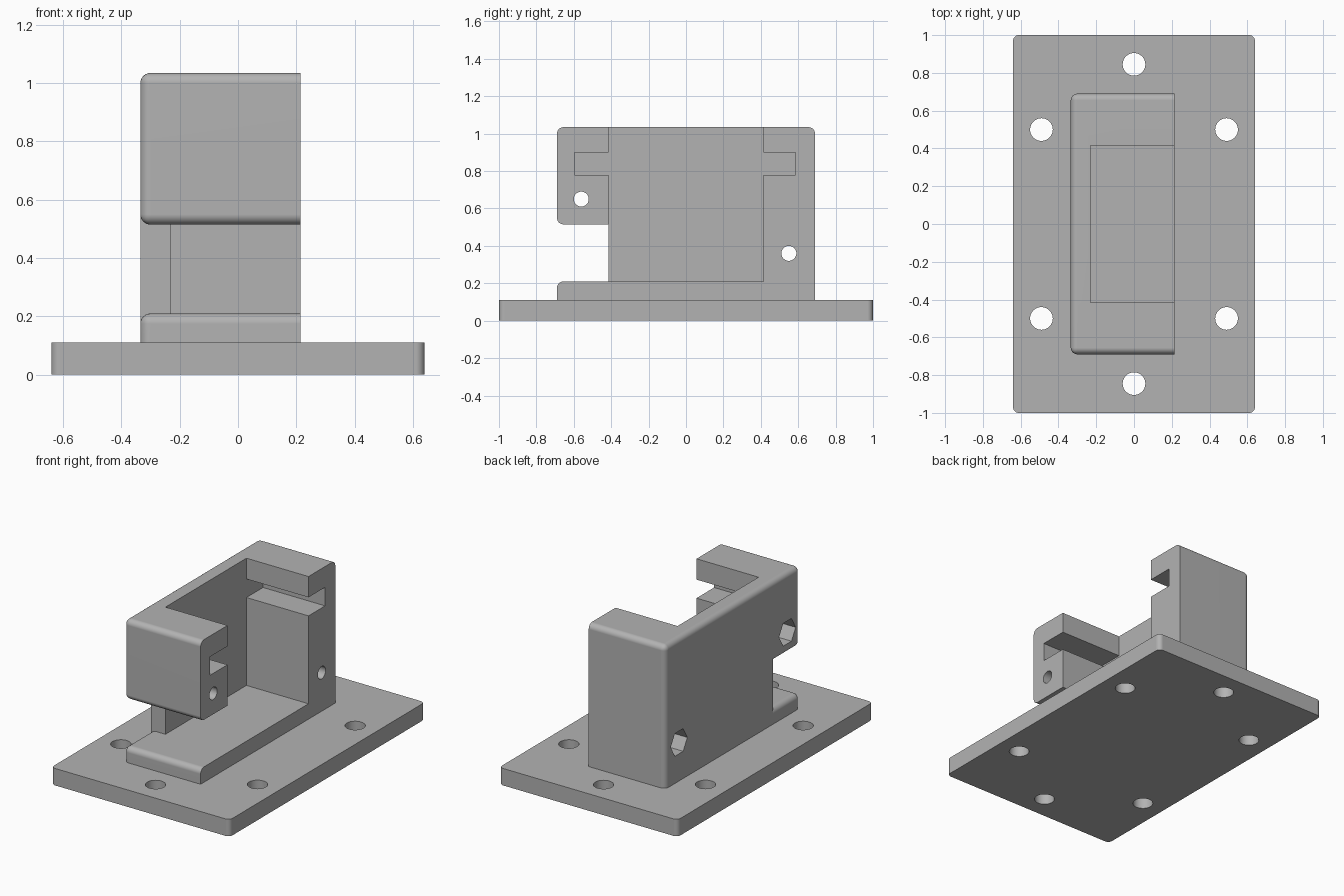
import bpy, bmesh, math
from mathutils import Matrix, Vector

cube = bpy.data.objects.get("Cube")
if cube:
    bpy.data.objects.remove(cube, do_unlink=True)

grey = bpy.data.materials.new("light grey")
grey.use_nodes = True
colour = (0.45, 0.45, 0.45, 1)
grey.diffuse_color = colour
grey.node_tree.nodes["Principled BSDF"].inputs["Base Color"].default_value = colour

AXES = {"-x": (-1, 0, 0), "+x": (1, 0, 0), "-y": (0, -1, 0),
        "+y": (0, 1, 0), "-z": (0, 0, -1), "+z": (0, 0, 1)}


def add_object(name, bm):
    bmesh.ops.recalc_face_normals(bm, faces=bm.faces)
    mesh = bpy.data.meshes.new(name)
    bm.to_mesh(mesh)
    bm.free()
    mesh.materials.append(grey)
    obj = bpy.data.objects.new(name, mesh)
    bpy.context.collection.objects.link(obj)
    return obj


def box(name, x, y, z, rounded="", radius=0.035):
    """Box between limits; edges between two rounded sides get a fillet."""
    bm = bmesh.new()
    bmesh.ops.create_cube(bm, size=1)
    for v in bm.verts:
        v.co = [lim[int(c > 0)] for lim, c in zip((x, y, z), v.co)]
    bm.normal_update()
    sides = [Vector(AXES[s]) for s in rounded.split()]
    edges = [e for e in bm.edges
             if all(any(f.normal.dot(s) > 0.9 for s in sides) for f in e.link_faces)]
    if edges:
        bmesh.ops.bevel(bm, geom=edges, offset=radius, segments=6,
                        profile=0.5, affect='EDGES')
    return add_object(name, bm)


def rod(name, centre, radius, length, sides=40, along_x=False):
    bm = bmesh.new()
    bmesh.ops.create_cone(bm, cap_ends=True, segments=sides, radius1=radius,
                          radius2=radius, depth=length)
    turn = Matrix.Rotation(math.pi / 2, 4, 'Y') if along_x else Matrix()
    bm.transform(Matrix.Translation(centre) @ turn)
    return add_object(name, bm)


def combine(target, tools, operation):
    for tool in tools:
        mod = target.modifiers.new(tool.name, 'BOOLEAN')
        mod.operation, mod.solver, mod.object = operation, 'EXACT', tool
        bpy.context.view_layer.update()
        graph = bpy.context.evaluated_depsgraph_get()
        mesh = bpy.data.meshes.new_from_object(target.evaluated_get(graph))
        target.modifiers.clear()
        target.data = mesh
        bpy.data.objects.remove(tool, do_unlink=True)


def finish(obj):
    bpy.ops.object.select_all(action='DESELECT')
    obj.select_set(True)
    bpy.context.view_layer.objects.active = obj
    bpy.ops.object.shade_smooth_by_angle(angle=math.radians(35))
    mod = obj.modifiers.new("even shading", 'WEIGHTED_NORMAL')
    mod.keep_sharp = True


# Base plate with six screw holes
plate = box("base_plate", (-0.64, 0.64), (-1, 1), (0, 0.11), "-x +x -y +y", 0.03)
spots = [(0, s * 0.845) for s in (-1, 1)]
spots += [(sx * 0.49, sy * 0.5) for sx in (-1, 1) for sy in (-1, 1)]
combine(plate, [rod("screw_hole", (x, y, 0.05), 0.06, 0.4) for x, y in spots], 'DIFFERENCE')

# Holder: main block, overhanging front arm and low front ledge
back, face, end, inner, top = -0.335, 0.215, 0.69, 0.415, 1.035
depth = (back, face)
holder = box("holder", depth, (-inner, end), (0.11, top), "-x +y +z")
arm = box("front_arm", depth, (-end, -inner), (0.515, top), "-x -y +z -z")
ledge = box("front_ledge", depth, (-end, -inner), (0.11, 0.21), "-x -y +z")
combine(holder, [arm, ledge], 'UNION')

# Open pocket, side rail slots, screw bores and hexagonal nut recesses
cuts = [box("pocket", (-0.23, 0.4), (-inner, inner), (0.21, 1.3)),
        box("rail_slot", (-0.23, 0.4), (-0.595, 0.585), (0.78, 0.9))]
for y, z in ((-0.56, 0.65), (0.55, 0.36)):
    cuts.append(rod("bore", (0, y, z), 0.04, 1.2, along_x=True))
    cuts.append(rod("nut_recess", (back, y, z), 0.085, 0.4, 6, True))
combine(holder, cuts, 'DIFFERENCE')

for part in (plate, holder):
    finish(part)
